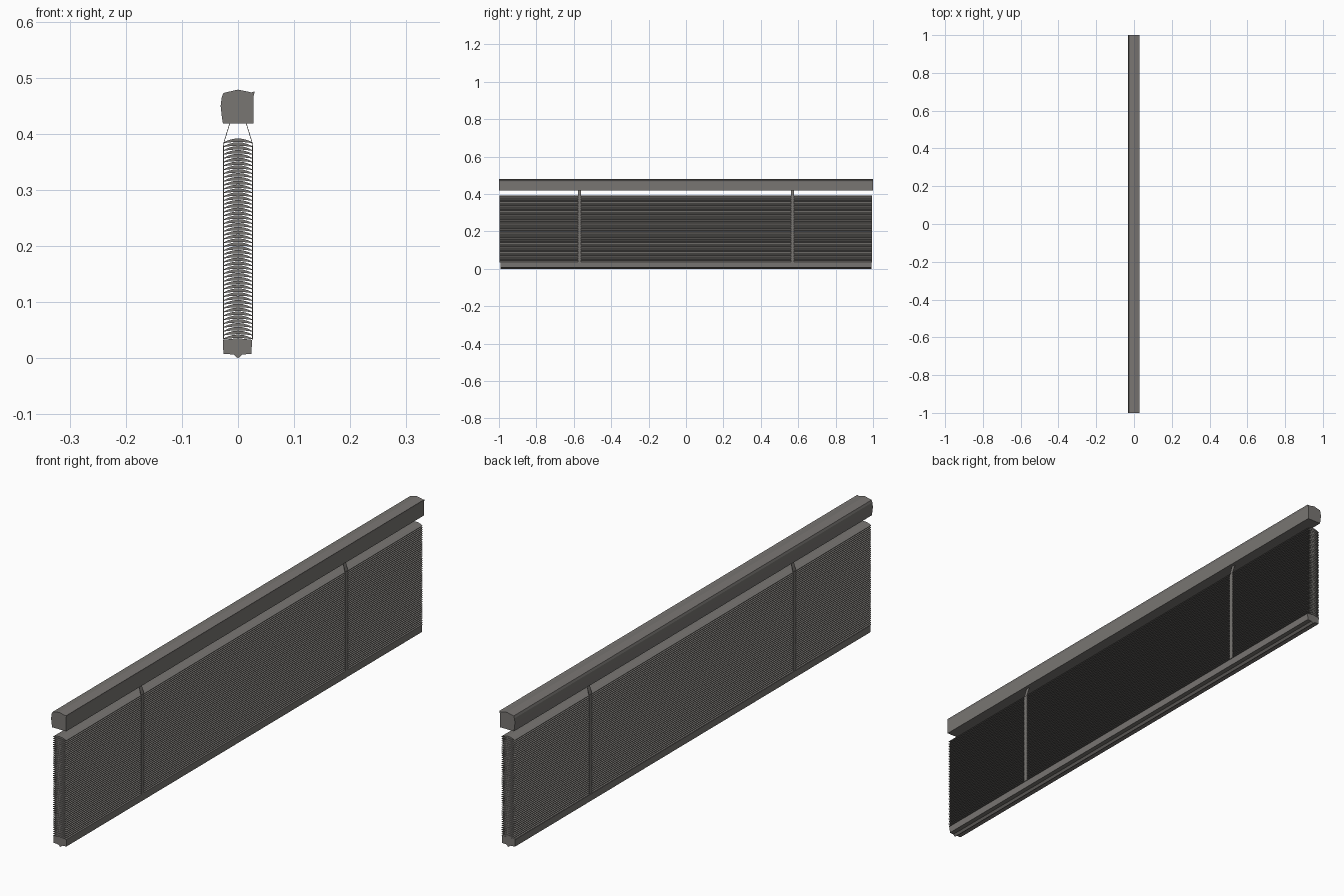
import bpy, bmesh, math

if "Cube" in bpy.data.objects:
    bpy.data.objects.remove(bpy.data.objects["Cube"])


def material(name, c):
    m = bpy.data.materials.new(name)
    m.diffuse_color = (*c, 1)
    m.use_nodes = True
    m.node_tree.nodes["Principled BSDF"].inputs["Base Color"].default_value = m.diffuse_color
    return m


GREY = material("warm grey", (0.19, 0.18, 0.17))


def extrude(name, profiles, y0, y1):
    """Extrude closed XZ profiles along Y into a single object."""
    bm = bmesh.new()
    for pts in profiles:
        a = [bm.verts.new((x, y0, z)) for x, z in pts]
        b = [bm.verts.new((x, y1, z)) for x, z in pts]
        n = len(pts)
        for i in range(n):
            j = (i + 1) % n
            bm.faces.new((a[i], a[j], b[j], b[i]))
        bm.faces.new(a[::-1])
        bm.faces.new(b)
    bmesh.ops.recalc_face_normals(bm, faces=bm.faces)
    me = bpy.data.meshes.new(name)
    bm.to_mesh(me)
    bm.free()
    me.materials.append(GREY)
    ob = bpy.data.objects.new(name, me)
    bpy.context.collection.objects.link(ob)
    return ob


# Head rail: bulged valance on one side, small lip on the other
extrude("head_rail", [[(-0.027, 0.419), (0.028, 0.419), (0.028, 0.468), (0.030, 0.476),
                       (0.024, 0.474), (0.0, 0.479), (-0.026, 0.473), (-0.029, 0.465),
                       (-0.031, 0.450), (-0.029, 0.432)]], -1.0, 1.0)

# Bottom rail: shallow keel underneath
extrude("bottom_rail", [[(-0.026, 0.008), (-0.008, 0.007), (0.0, 0.0), (0.008, 0.007),
                         (0.024, 0.008), (0.025, 0.033), (0.0, 0.036), (-0.027, 0.033)]],
        -0.993, 0.993)


# Stacked slats: crowned lens-shaped strips
def slat(z):
    half, n = 0.0265, 6
    xs = [half * (2 * i / n - 1) for i in range(n + 1)]
    crown = lambda x, h: h * (1 - (x / half) ** 2)
    top = [(x, z + crown(x, 0.0075)) for x in xs]
    under = [(x, z - 0.0012 + crown(x, 0.0025)) for x in reversed(xs)]
    return top + under


COUNT = 52
Z0, Z1 = 0.035, 0.3845
pitch = (Z1 - Z0) / (COUNT - 1)
extrude("slats", [slat(Z0 + i * pitch) for i in range(COUNT)], -0.997, 0.994)

# Ladder cords: splay down from the head rail, then hang along both slat edges
for y in (-0.57, 0.57):
    for s, side in ((-1, "front"), (1, "back")):
        pts = [(s * 0.015, 0.420), (s * 0.025, 0.387), (s * 0.0265, 0.378), (s * 0.0265, 0.034)]
        inner = [(x - s * 0.0012, z) for x, z in reversed(pts)]
        extrude("ladder_cord_" + side, [pts + inner], y - 0.008, y + 0.008)
